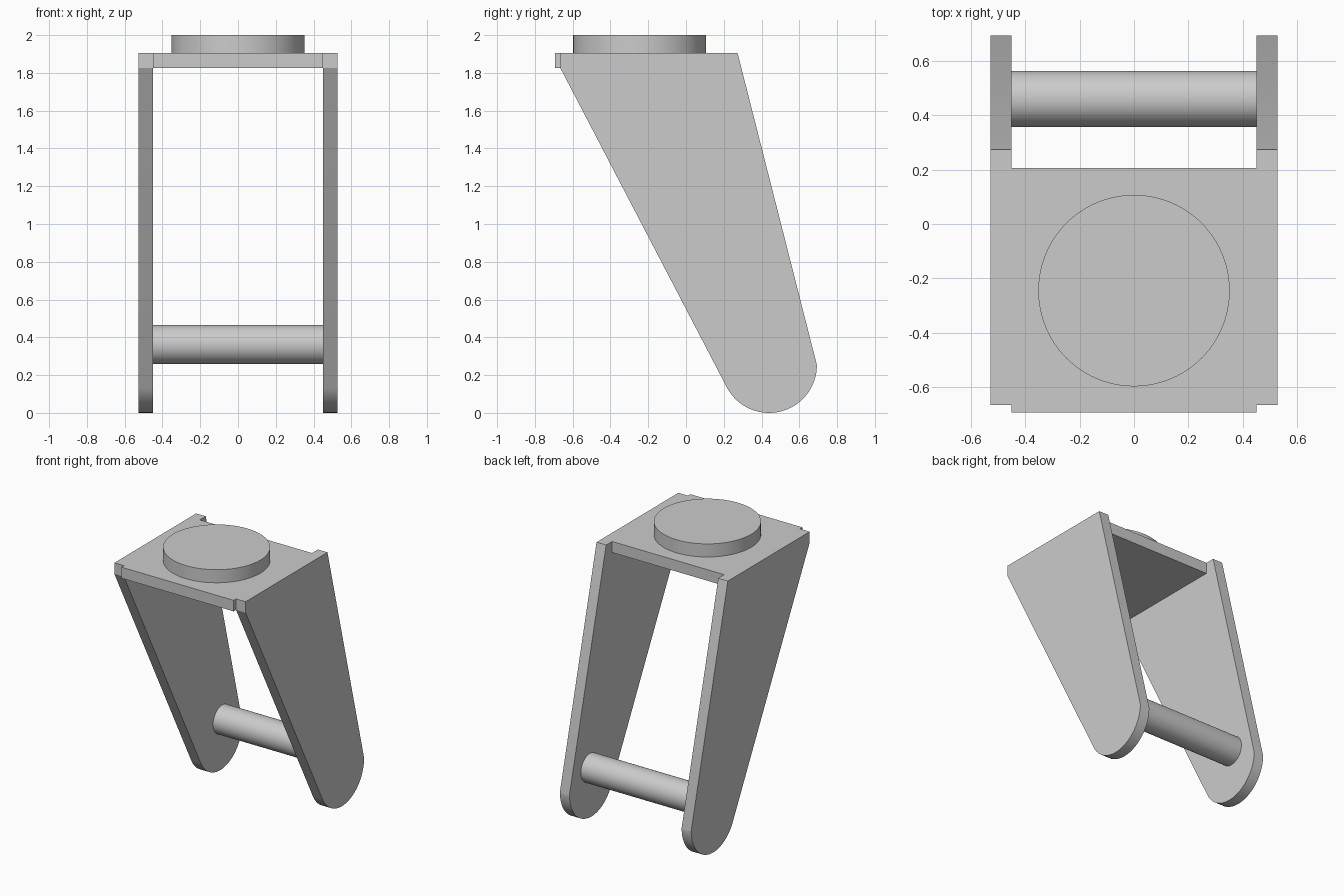
import bpy, bmesh, math

cube = bpy.data.objects.get("Cube")
if cube:
    bpy.data.objects.remove(cube)

# Single grey finish
grey = bpy.data.materials.new("light_grey")
grey.use_nodes = True
colour = (0.6, 0.6, 0.6, 1)
grey.diffuse_color = colour
grey.node_tree.nodes["Principled BSDF"].inputs["Base Color"].default_value = colour


def finish(obj, name):
    obj.name = name
    obj.data.materials.clear()
    obj.data.materials.append(grey)
    bpy.ops.object.select_all(action="DESELECT")
    obj.select_set(True)
    bpy.context.view_layer.objects.active = obj
    bpy.ops.object.shade_smooth_by_angle(angle=math.radians(25))


def extrude_x(name, profile, x0, x1):
    """Extrude a closed (y, z) outline from x0 to x1."""
    bm = bmesh.new()
    base = bm.faces.new([bm.verts.new((x0, y, z)) for y, z in profile])
    moved = bmesh.ops.extrude_face_region(bm, geom=[base])["geom"]
    verts = [v for v in moved if isinstance(v, bmesh.types.BMVert)]
    bmesh.ops.translate(bm, vec=(x1 - x0, 0, 0), verts=verts)
    bmesh.ops.recalc_face_normals(bm, faces=bm.faces)
    mesh = bpy.data.meshes.new(name)
    bm.to_mesh(mesh)
    bm.free()
    obj = bpy.data.objects.new(name, mesh)
    bpy.context.collection.objects.link(obj)
    finish(obj, name)


def cylinder(name, radius, depth, location, rotation=(0, 0, 0)):
    bpy.ops.mesh.primitive_cylinder_add(
        vertices=96, radius=radius, depth=depth, location=location, rotation=rotation)
    finish(bpy.context.object, name)


# Tapered side arms with a rounded foot
inner, outer = 0.45, 0.527
foot_y, foot_r = 0.44, 0.253
arc = [math.radians(-152 * i / 40) for i in range(41)]
arm = [(-0.665, 1.825), (-0.665, 1.905), (0.273, 1.905)]
arm += [(foot_y + foot_r * math.cos(a), foot_r + foot_r * math.sin(a)) for a in arc]
extrude_x("left_arm", arm, inner, outer)
extrude_x("right_arm", arm, -outer, -inner)

# Top plate bridging the arms
plate = [(-0.693, 1.825), (0.205, 1.825), (0.205, 1.905), (-0.693, 1.905)]
extrude_x("top_plate", plate, -inner, inner)

# Round boss on the plate and cross pin between the arms
cylinder("top_boss", 0.352, 0.095, (0, -0.245, 1.9525))
cylinder("cross_pin", 0.103, 2 * inner, (0, 0.46, 0.362), (0, math.pi / 2, 0))
